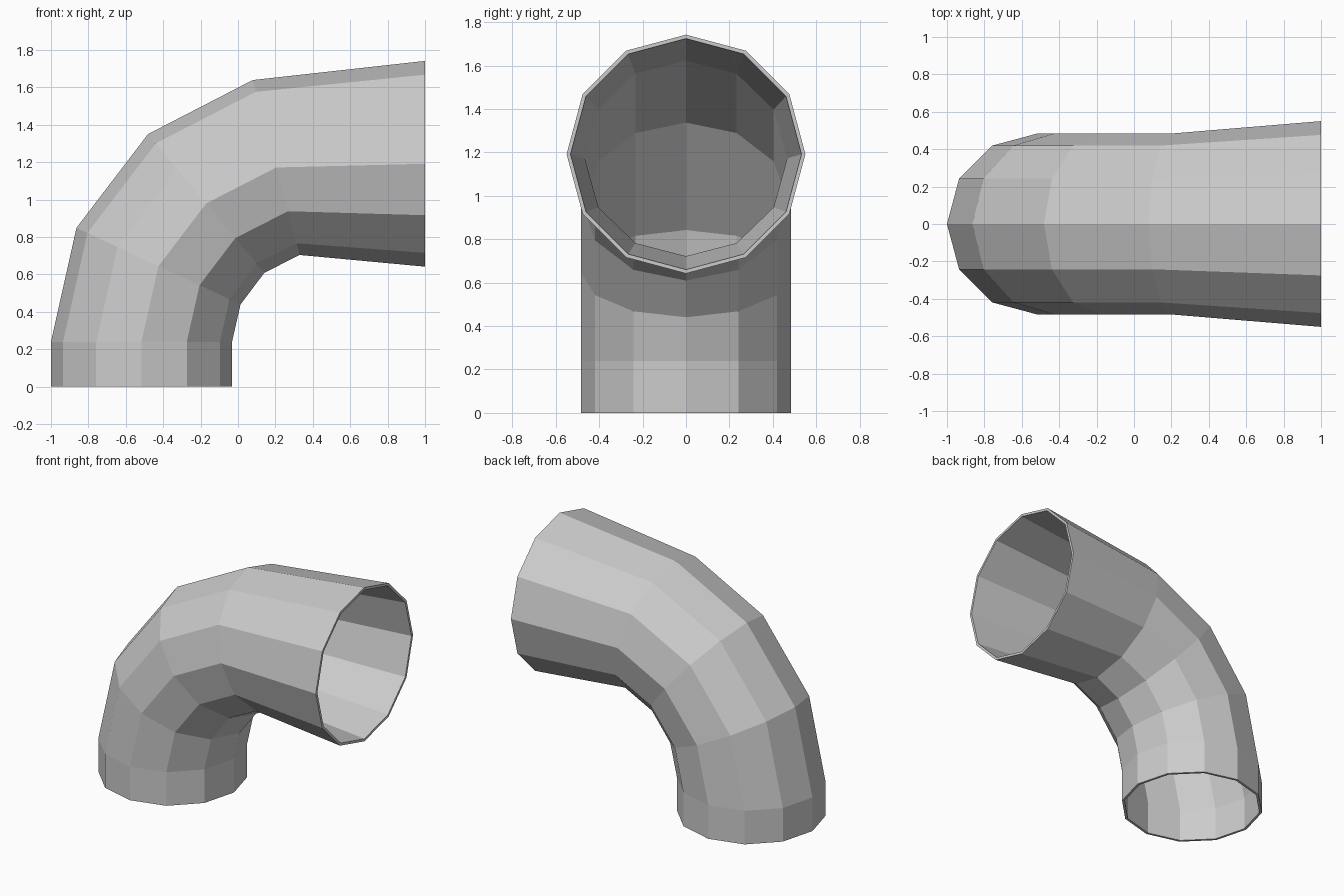
import bpy, bmesh
from math import cos, sin, radians, pi

if "Cube" in bpy.data.objects:
    bpy.data.objects.remove(bpy.data.objects["Cube"])

SIDES = 12
WALL = 0.018

# Pipe stations: centre x, centre z, tilt of the ring in degrees, outer radius
stations = [
    (-0.516, 0.00, 0, 0.484),
    (-0.516, 0.24, 0, 0.484),
    (-0.425, 0.645, 25, 0.484),
    (-0.170, 0.98, 50, 0.484),
    (0.204, 1.172, 75, 0.484),
    (1.000, 1.192, 90, 0.55),
]


def add_ring(bm, x, z, tilt, r):
    a = radians(tilt)
    ring = []
    for i in range(SIDES):
        t = 2 * pi * i / SIDES
        u = r * cos(t)
        ring.append(bm.verts.new((x - u * cos(a), r * sin(t), z + u * sin(a))))
    return ring


# Outer skin up the bend, then inner skin back down, closed into one shell
bm = bmesh.new()
rings = [add_ring(bm, *s) for s in stations]
rings += [add_ring(bm, x, z, t, r - WALL) for x, z, t, r in reversed(stations)]
for k, ring in enumerate(rings):
    nxt = rings[(k + 1) % len(rings)]
    for i in range(SIDES):
        j = (i + 1) % SIDES
        bm.faces.new((ring[i], ring[j], nxt[j], nxt[i]))
bmesh.ops.recalc_face_normals(bm, faces=bm.faces)

mesh = bpy.data.meshes.new("pipe_elbow")
bm.to_mesh(mesh)
bm.free()
pipe = bpy.data.objects.new("pipe_elbow", mesh)
bpy.context.collection.objects.link(pipe)
